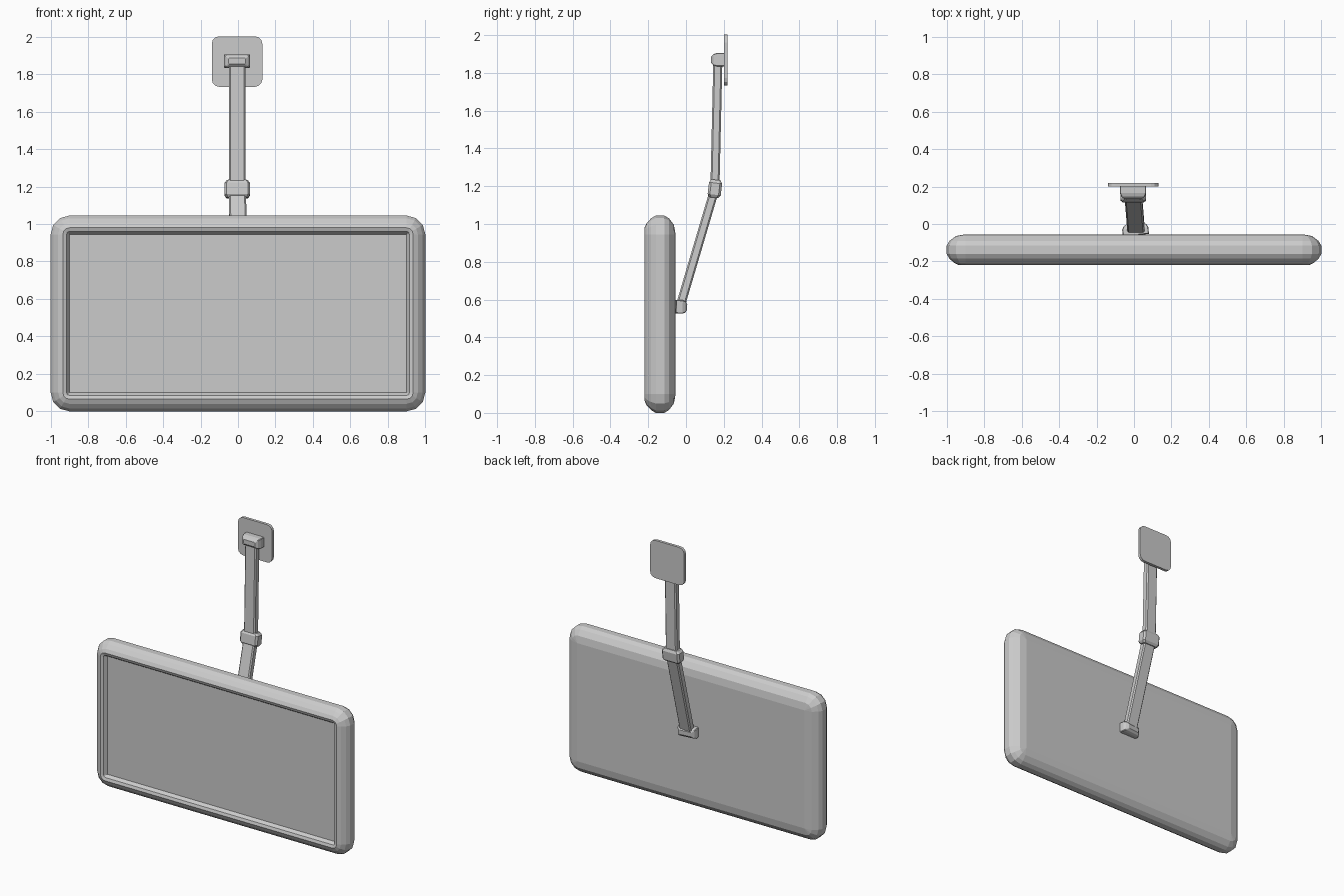
import bpy, bmesh, math
from mathutils import Vector, Matrix

if "Cube" in bpy.data.objects:
    bpy.data.objects.remove(bpy.data.objects["Cube"])


def frame(origin, direction):
    # Local z runs along direction, local x stays close to world x
    w = Vector(direction).normalized()
    u = Vector((1, 0, 0))
    u = (u - w * u.dot(w)).normalized()
    v = w.cross(u)
    m = Matrix((u, v, w)).transposed().to_4x4()
    return Matrix.Translation(origin) @ m


def loft(name, mat, rings, seg=3, cap_end=True):
    # rings: (half width, half height, corner radius, depth)
    bm = bmesh.new()
    loops = []
    for hw, hh, r, d in rings:
        loop = []
        for k, (sx, sy) in enumerate(((1, 1), (-1, 1), (-1, -1), (1, -1))):
            for i in range(seg + 1):
                a = math.pi / 2 * (k + i / seg)
                p = Vector((sx * (hw - r) + r * math.cos(a),
                            sy * (hh - r) + r * math.sin(a), d))
                loop.append(bm.verts.new(mat @ p))
        loops.append(loop)
    n = len(loops[0])
    for a, b in zip(loops, loops[1:]):
        for i in range(n):
            j = (i + 1) % n
            bm.faces.new((a[i], a[j], b[j], b[i]))
    bm.faces.new(loops[0][::-1])
    if cap_end:
        bm.faces.new(loops[-1])
    bmesh.ops.remove_doubles(bm, verts=bm.verts[:], dist=1e-5)
    bmesh.ops.recalc_face_normals(bm, faces=bm.faces[:])
    me = bpy.data.meshes.new(name)
    bm.to_mesh(me)
    bm.free()
    ob = bpy.data.objects.new(name, me)
    bpy.context.collection.objects.link(ob)
    return ob


def arm(name, a, b, hw, hh):
    a, b = Vector(a), Vector(b)
    loft(name, frame(a, b - a), [(hw, hh, 0.008, 0), (hw, hh, 0.008, (b - a).length)], seg=1)


def hinge(name, origin, direction, depth):
    steps = ((0.07, 0.036, 0), (0.07, 0.036, 0.55), (0.062, 0.030, 0.82), (0.045, 0.016, 1))
    loft(name, frame(origin, direction),
         [(w, h, 0.004, d * depth) for w, h, d in steps], seg=1)


FRONT = (0, -1, 0)
W, H, R = 1.0, 0.5225, 0.1

# Rounded screen housing: (inset, y) from the back to the inner lip
profile = [(0.10, -0.055), (0.05, -0.064), (0.015, -0.09), (0, -0.115), (0, -0.16),
           (0.015, -0.185), (0.04, -0.208), (0.065, -0.22), (0.085, -0.213), (0.10, -0.19)]
loft("screen_housing", frame((0, 0, H), FRONT),
     [(W - i, H - i, R - i, -y) for i, y in profile], cap_end=False)

# Recessed screen panel
loft("screen_panel", frame((0, 0, H), FRONT),
     [(W - 0.1, H - 0.1, 0, 0.18), (W - 0.1, H - 0.1, 0, 0.19)], seg=1)

# Wall plate
loft("wall_plate", frame((-0.005, 0.22, 1.867), FRONT),
     [(0.135, 0.135, 0.04, 0), (0.135, 0.135, 0.04, 0.02)])

# Hinges on the wall plate and on the housing back
hinge("upper_hinge", (-0.005, 0.203, 1.87), FRONT, 0.07)
hinge("lower_hinge", (0.01, -0.058, 0.563), (-0.1, 1, -0.05), 0.06)

# Two arm sections and the elbow between them
elbow = Vector((-0.004, 0.153, 1.187))
arm("upper_arm", (-0.005, 0.169, 1.875), elbow, 0.044, 0.024)
arm("lower_arm", elbow, (0.011, -0.032, 0.56), 0.046, 0.024)
loft("elbow_joint", frame(elbow, (0, 0.12, 1)),
     [(0.058, 0.024, 0.01, -0.048), (0.069, 0.035, 0.012, -0.032),
      (0.069, 0.035, 0.012, 0.030), (0.055, 0.025, 0.01, 0.047)], seg=1)
